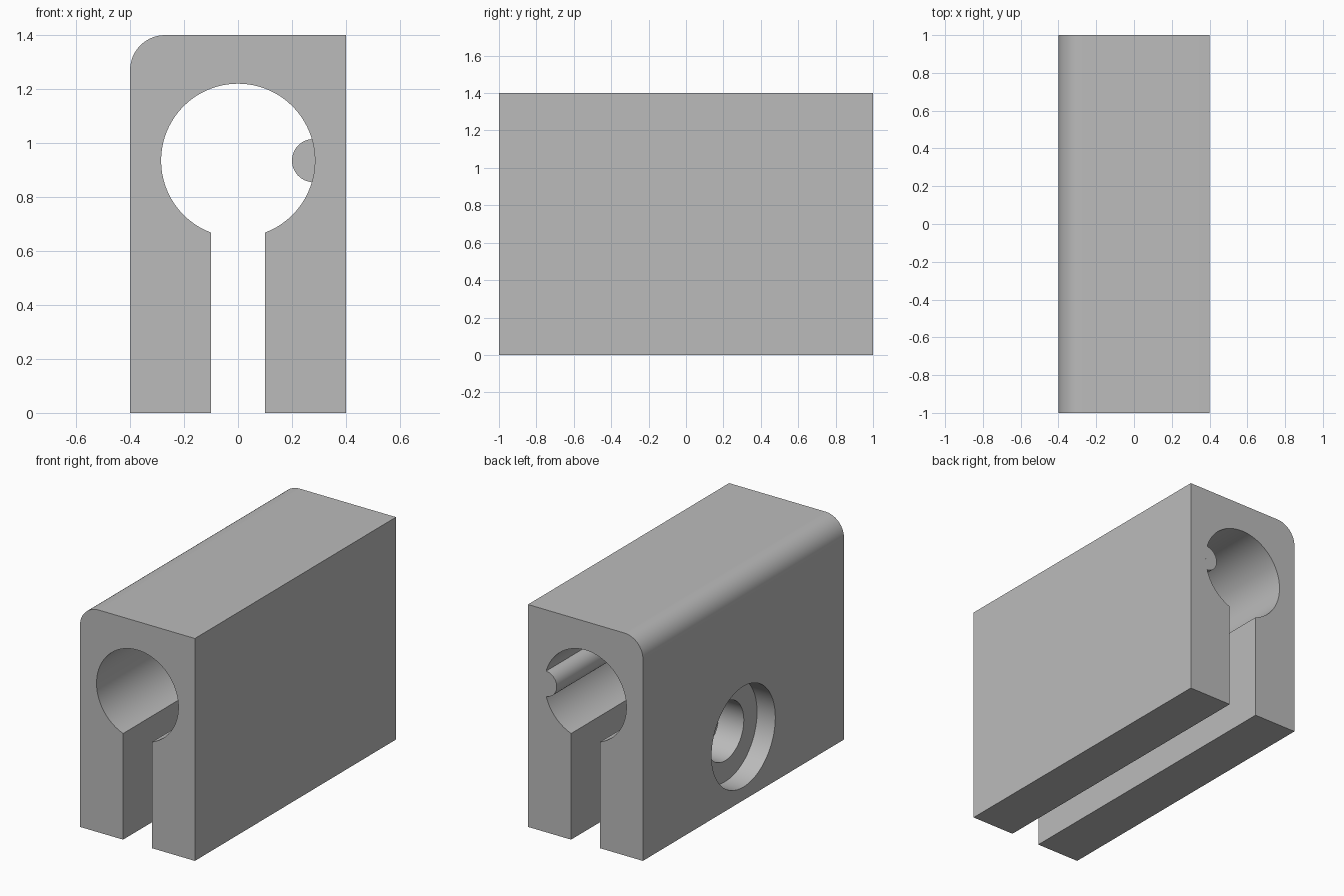
import bpy, bmesh
from math import radians, degrees, pi, cos, sin, asin, acos, sqrt

cube = bpy.data.objects.get("Cube")
if cube:
    bpy.data.objects.remove(cube, do_unlink=True)

grey = bpy.data.materials.new("grey")
grey.use_nodes = True
grey.diffuse_color = (0.5, 0.5, 0.5, 1)
grey.node_tree.nodes["Principled BSDF"].inputs["Base Color"].default_value = (0.5, 0.5, 0.5, 1)

WIDTH, HEIGHT, LENGTH = 0.8, 1.4, 2.0
SLOT = 0.1                     # half width of the slot
BORE_R, BORE_Z = 0.285, 0.935
ROUND = 0.13                   # rounded top corner
KEY_X, KEY_R = 0.28, 0.08      # ridge inside the bore


def arc(cx, cz, r, a0, a1, n):
    """Points along an arc in the x-z plane, angles in radians."""
    return [(cx + r * cos(a0 + (a1 - a0) * i / n),
             cz + r * sin(a0 + (a1 - a0) * i / n)) for i in range(n + 1)]


def extrude(name, profile, y0, y1):
    """Closed prism from an x-z profile."""
    bm = bmesh.new()
    face = bm.faces.new([bm.verts.new((x, y0, z)) for x, z in profile])
    out = bmesh.ops.extrude_face_region(bm, geom=[face])
    moved = [v for v in out["geom"] if isinstance(v, bmesh.types.BMVert)]
    bmesh.ops.translate(bm, verts=moved, vec=(0, y1 - y0, 0))
    bmesh.ops.recalc_face_normals(bm, faces=bm.faces)
    mesh = bpy.data.meshes.new(name)
    bm.to_mesh(mesh)
    bm.free()
    mesh.materials.append(grey)
    obj = bpy.data.objects.new(name, mesh)
    bpy.context.collection.objects.link(obj)
    return obj


def cut_round(target, name, r, x0, x1, z):
    """Cut a round hole along x, then remove the cutter."""
    bpy.ops.mesh.primitive_cylinder_add(vertices=64, radius=r, depth=x1 - x0,
                                        location=((x0 + x1) / 2, 0, z),
                                        rotation=(0, pi / 2, 0))
    cutter = bpy.context.object
    cutter.name = name
    cutter.hide_render = True
    cutter.data.materials.append(grey)
    mod = target.modifiers.new(name, "BOOLEAN")
    mod.operation, mod.solver, mod.object = "DIFFERENCE", "EXACT", cutter
    bpy.context.view_layer.objects.active = target
    bpy.ops.object.modifier_apply(modifier=name)
    bpy.data.objects.remove(cutter, do_unlink=True)


def smooth(obj):
    bpy.ops.object.select_all(action="DESELECT")
    obj.select_set(True)
    bpy.context.view_layer.objects.active = obj
    bpy.ops.object.shade_smooth_by_angle(angle=radians(30))


# Clamp body: slotted block with a keyhole bore and one rounded corner
hw = WIDTH / 2
mouth = asin(SLOT / BORE_R)
profile = [(-SLOT, 0), (-hw, 0)]
profile += arc(-hw + ROUND, HEIGHT - ROUND, ROUND, pi, pi / 2, 16)
profile += [(hw, HEIGHT), (hw, 0), (SLOT, 0)]
profile += arc(0, BORE_Z, BORE_R, -pi / 2 + mouth, 1.5 * pi - mouth, 80)
body = extrude("clamp_body", profile, -LENGTH / 2, LENGTH / 2)

# Counterbored screw hole through the right leg
cut_round(body, "counterbore", 0.317, -0.6, -0.273, 0.4)
cut_round(body, "screw_hole", 0.185, -0.5, 0.0, 0.4)
smooth(body)

# Rounded ridge along the bore wall, flush with the back end
cross_x = (BORE_R ** 2 - KEY_R ** 2 + KEY_X ** 2) / (2 * KEY_X)
bore_a = acos(cross_x / BORE_R)
key_a = acos((cross_x - KEY_X) / KEY_R)
ridge_profile = arc(KEY_X, BORE_Z, KEY_R, key_a, 2 * pi - key_a, 24)
ridge_profile += arc(0, BORE_Z, BORE_R, -bore_a, bore_a, 10)[1:-1]
ridge = extrude("bore_ridge", ridge_profile, 0, LENGTH / 2)
smooth(ridge)
